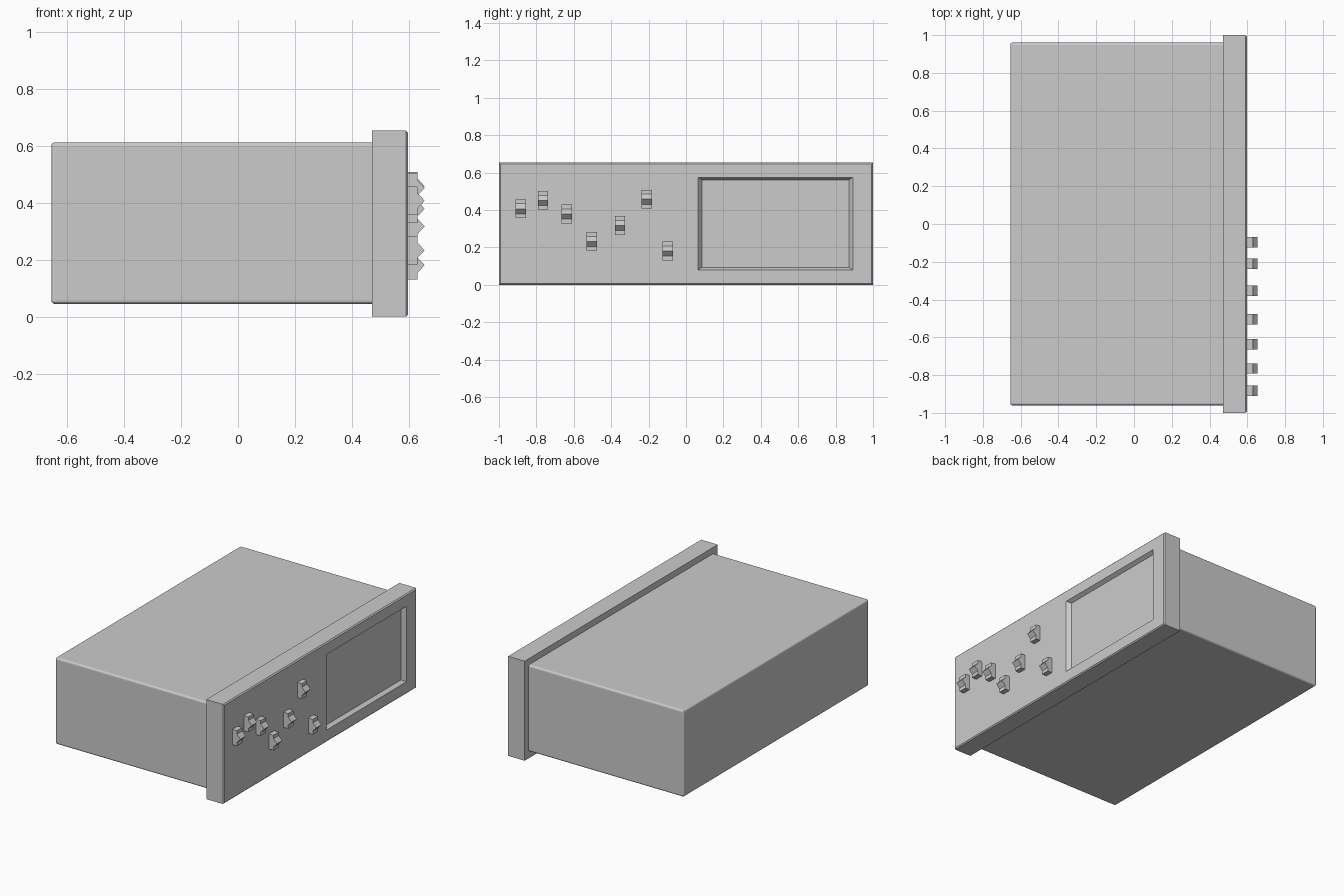
import bpy, bmesh

if "Cube" in bpy.data.objects:
    bpy.data.objects.remove(bpy.data.objects["Cube"])


def finish(name, bm):
    bmesh.ops.recalc_face_normals(bm, faces=bm.faces)
    mesh = bpy.data.meshes.new(name)
    bm.to_mesh(mesh)
    bm.free()
    obj = bpy.data.objects.new(name, mesh)
    bpy.context.collection.objects.link(obj)
    return obj


def loft_rects(name, rects):
    """Join rectangles (x, y0, y1, z0, z1) in order and cap both ends."""
    bm = bmesh.new()
    rings = [[bm.verts.new((x, y, z)) for y, z in
              ((y0, z0), (y1, z0), (y1, z1), (y0, z1))]
             for x, y0, y1, z0, z1 in rects]
    for a, b in zip(rings, rings[1:]):
        for i in range(4):
            j = (i + 1) % 4
            bm.faces.new((a[i], a[j], b[j], b[i]))
    bm.faces.new(rings[0])
    bm.faces.new(rings[-1])
    return finish(name, bm)


def extrude_profile(name, profile, y, width):
    """Extrude an x-z outline along y."""
    bm = bmesh.new()
    face = bm.faces.new([bm.verts.new((x, y - width / 2, z)) for x, z in profile])
    new = bmesh.ops.extrude_face_region(bm, geom=[face])["geom"]
    bmesh.ops.translate(bm, vec=(0, width, 0),
                        verts=[v for v in new if isinstance(v, bmesh.types.BMVert)])
    return finish(name, bm)


# Main housing with slightly rounded edges, seated into the front panel
housing = loft_rects("housing", [(-0.655, -0.96, 0.96, 0.045, 0.612),
                                 (0.49, -0.96, 0.96, 0.045, 0.612)])
bevel = housing.modifiers.new("soft_edges", "BEVEL")
bevel.width = 0.012
bevel.segments = 3

# Front panel: chamfered outer edge and a shallow tapered screen recess
loft_rects("front_panel", [
    (0.47, -1.0, 1.0, 0.0, 0.653),
    (0.59, -1.0, 1.0, 0.0, 0.653),
    (0.597, -0.993, 0.993, 0.007, 0.646),
    (0.597, 0.065, 0.892, 0.08, 0.575),
    (0.572, 0.086, 0.871, 0.094, 0.561),
])

# Toggle switches: block with a central ridge, at (y, z) on the panel
switches = [(-0.883, 0.407), (-0.765, 0.452), (-0.637, 0.379), (-0.504, 0.233),
            (-0.353, 0.317), (-0.21, 0.458), (-0.097, 0.181)]
outline = [(0.585, -0.05), (0.63, -0.05), (0.63, -0.027), (0.655, 0.0),
           (0.63, 0.027), (0.63, 0.05), (0.585, 0.05)]
for n, (y, z) in enumerate(switches, 1):
    extrude_profile(f"switch_{n}", [(px, z + pz) for px, pz in outline], y, 0.055)
